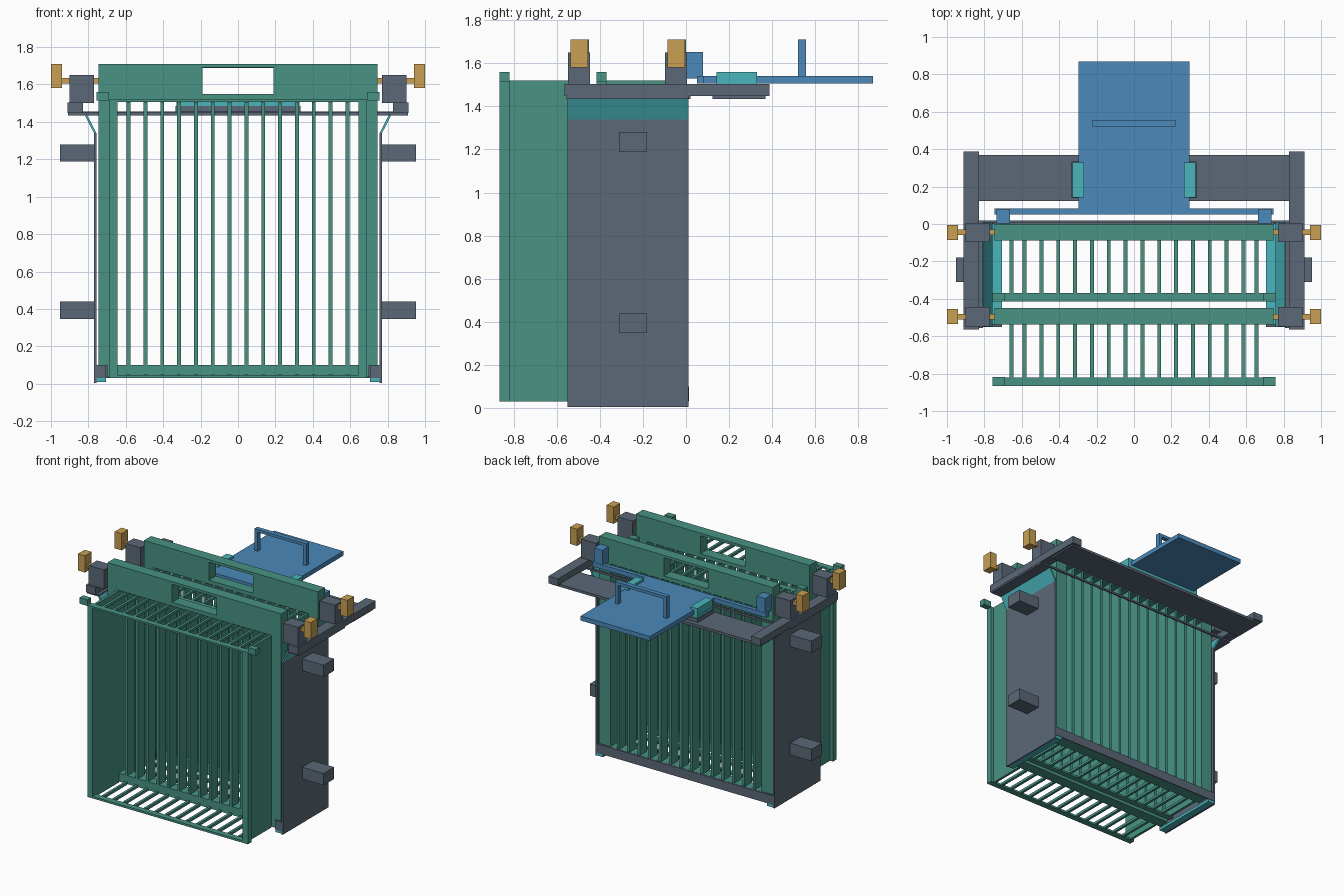
import bpy, bmesh

if "Cube" in bpy.data.objects:
    bpy.data.objects.remove(bpy.data.objects["Cube"])


def material(name, rgb):
    m = bpy.data.materials.new(name)
    m.diffuse_color = (*rgb, 1)
    m.use_nodes = True
    m.node_tree.nodes["Principled BSDF"].inputs["Base Color"].default_value = m.diffuse_color
    return m


GREEN = material("green", (0.065, 0.29, 0.23))
SLATE = material("slate grey", (0.105, 0.14, 0.185))
BLUE = material("blue", (0.07, 0.25, 0.49))
GOLD = material("ochre", (0.58, 0.35, 0.085))
TEAL = material("teal", (0.067, 0.47, 0.51))


def build(name, bm, mat):
    bmesh.ops.recalc_face_normals(bm, faces=bm.faces)
    me = bpy.data.meshes.new(name)
    bm.to_mesh(me)
    bm.free()
    me.materials.append(mat)
    ob = bpy.data.objects.new(name, me)
    bpy.context.collection.objects.link(ob)
    return ob


def boxes(name, mat, *items, mirror=False):
    """Join boxes given as (x0, x1, y0, y1, z0, z1), optionally mirrored in x."""
    bm = bmesh.new()
    for x0, x1, y0, y1, z0, z1 in items:
        for s in ((1, -1) if mirror else (1,)):
            vs = bmesh.ops.create_cube(bm, size=1)["verts"]
            for v in vs:
                v.co.x = s * ((x0 + x1) / 2 + v.co.x * (x1 - x0))
                v.co.y = (y0 + y1) / 2 + v.co.y * (y1 - y0)
                v.co.z = (z0 + z1) / 2 + v.co.z * (z1 - z0)
    return build(name, bm, mat)


def extrude_xz(name, mat, profile, y0, y1):
    """Extrude an x-z outline along y on both sides."""
    bm = bmesh.new()
    for s in (1, -1):
        f = bm.faces.new([bm.verts.new((s * x, y0, z)) for x, z in profile])
        r = bmesh.ops.extrude_face_region(bm, geom=[f])["geom"]
        for v in r:
            if isinstance(v, bmesh.types.BMVert):
                v.co.y = y1
    return build(name, bm, mat)


# Two identical slatted racks, one behind the other
slat_x = [-0.585 + 0.09 * i for i in range(14)]
for tag, back in (("rear", 0.0), ("front", -0.45)):
    b0, b1 = back - 0.087, back          # back frame depth
    f0, f1 = back - 0.415, back - 0.37   # front edge depth
    # back frame header with hand opening
    boxes(tag + "_rack_header", GREEN,
          (-0.747, 0.747, b0, b1, 1.69, 1.71), (-0.747, 0.747, b0, b1, 1.52, 1.55),
          (-0.747, -0.19, b0, b1, 1.55, 1.69), (0.19, 0.747, b0, b1, 1.55, 1.69))
    boxes(tag + "_rack_stiles", GREEN, (0.65, 0.747, b0, b1, 0.1, 1.52), mirror=True)
    boxes(tag + "_rack_sill", GREEN, (-0.70, 0.70, b0, b1, 0.035, 0.1))
    boxes(tag + "_rack_slats", GREEN,
          *[(x - 0.01, x + 0.01, b0, b1, 0.1, 1.52) for x in slat_x])
    # open grates at top and bottom
    boxes(tag + "_rack_grates", GREEN,
          *[(x - 0.01, x + 0.01, f1, b0, z, z + 0.02)
            for x in slat_x for z in (0.03, 1.5)])
    boxes(tag + "_rack_sides", GREEN, (0.645, 0.665, f1, b0, 0.03, 1.52), mirror=True)
    boxes(tag + "_rack_front_posts", GREEN, (0.645, 0.69, f0, f1, 0.03, 1.52), mirror=True)
    boxes(tag + "_rack_front_rails", GREEN, (-0.69, 0.69, f0, f1, 0.03, 0.046),
          (-0.69, 0.69, f0, f1, 1.506, 1.52))
    boxes(tag + "_rack_corner_lugs", GREEN,
          (0.69, 0.757, f0, f1 + 0.002, 1.513, 1.56), mirror=True)

    # clamp blocks with stem and knob
    boxes(tag + "_clamp", SLATE, (0.77, 0.9, back - 0.097, back + 0.005, 1.5, 1.65), mirror=True)
    boxes(tag + "_clamp_stem", GOLD,
          (0.735, 0.945, back - 0.06, back - 0.03, 1.605, 1.635), mirror=True)
    boxes(tag + "_clamp_knob", GOLD,
          (0.94, 1.0, back - 0.085, back - 0.005, 1.58, 1.71), mirror=True)

# Housing
boxes("housing_side", SLATE, (0.757, 0.77, -0.55, 0.012, 0.005, 1.34), mirror=True)
extrude_xz("flared_lead_in", TEAL,
           [(0.757, 1.34), (0.77, 1.34), (0.82, 1.437), (0.807, 1.437)], -0.55, 0.012)
boxes("housing_flange", SLATE, (0.807, 0.91, -0.555, 0.015, 1.435, 1.45), mirror=True)
boxes("top_rail", SLATE, (0.83, 0.912, -0.565, 0.387, 1.447, 1.503), mirror=True)
boxes("rear_bottom_rail", SLATE, (-0.757, 0.757, 0.001, 0.015, 0.03, 0.1))
boxes("rear_top_strip", SLATE, (-0.9, 0.9, 0.008, 0.02, 1.435, 1.45))
boxes("bottom_guide", TEAL, (0.705, 0.757, -0.545, 0.012, 0.008, 0.03), mirror=True)
boxes("guide_stop", SLATE, (0.705, 0.757, -0.55, -0.535, 0.03, 0.1), mirror=True)
boxes("side_peg", SLATE, *[(0.765, 0.953, -0.31, -0.18, z, z + 0.092)
                           for z in (0.347, 1.188)], mirror=True)

# Rear shelf carrying the sliding plate
boxes("rear_shelf", SLATE, (-0.9, 0.9, 0.122, 0.368, 1.435, 1.455))
boxes("plate_support", SLATE, (-0.335, 0.335, 0.14, 0.335, 1.45, 1.485))
boxes("plate_bearing", TEAL, (-0.33, 0.33, 0.142, 0.33, 1.485, 1.506))
boxes("plate_guides", TEAL, (0.3, 0.328, 0.142, 0.33, 1.5, 1.56),
      (0.268, 0.328, 0.142, 0.33, 1.541, 1.56), mirror=True)
boxes("sliding_plate", BLUE, (-0.298, 0.298, 0.05, 0.868, 1.506, 1.541))
boxes("push_bar", BLUE, (-0.747, 0.747, 0.05, 0.082, 1.506, 1.541))
boxes("push_pads", BLUE, (0.663, 0.735, 0.002, 0.08, 1.53, 1.652), mirror=True)
boxes("plate_handle", BLUE, (-0.223, 0.223, 0.52, 0.556, 1.688, 1.71),
      (-0.223, -0.195, 0.52, 0.556, 1.54, 1.69), (0.195, 0.223, 0.52, 0.556, 1.54, 1.69))
